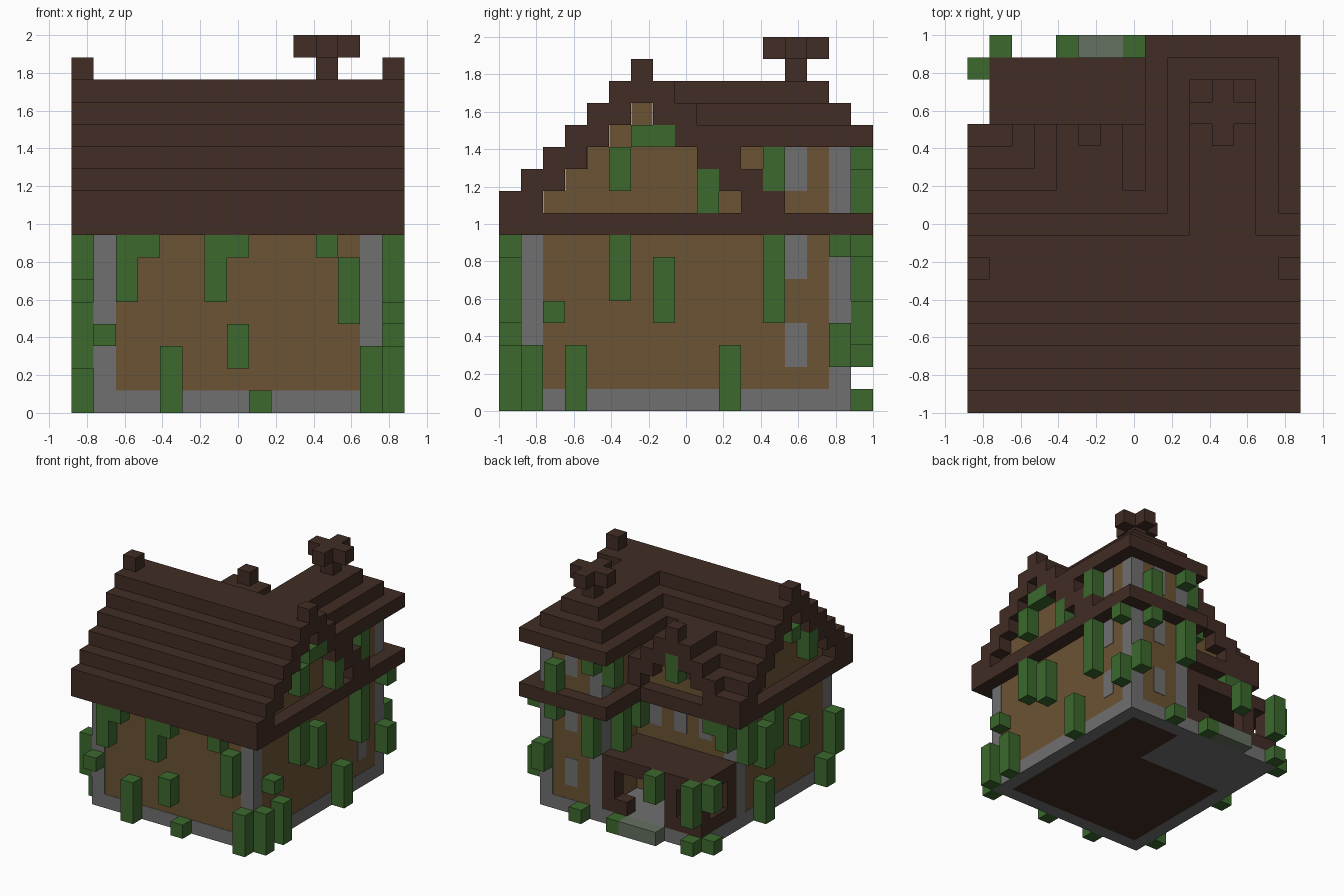
import bpy
import bmesh

cube = bpy.data.objects.get("Cube")
if cube:
    bpy.data.objects.remove(cube, do_unlink=True)

U = 2 / 17  # edge of one building block


def material(name, r, g, b):
    mat = bpy.data.materials.new(name)
    mat.use_nodes = True
    mat.diffuse_color = (r, g, b, 1)
    mat.node_tree.nodes["Principled BSDF"].inputs["Base Color"].default_value = (r, g, b, 1)
    return mat


WOOD = material("dark wood", .054, .026, .018)
PLANK = material("tan planks", .147, .087, .034)
LEAF = material("leaf green", .045, .141, .027)
STONE = material("grey stone", .162, .162, .162)
MOSS = material("mossy stone", .127, .162, .115)


def build(name, mat, boxes, inset=0):
    """One object made of blocks; each box is x, y, z start then x, y, z end in blocks."""
    bm = bmesh.new()
    for x0, y0, z0, x1, y1, z1 in boxes:
        x0, y0, x1, y1 = x0 + inset, y0 + inset, x1 - inset, y1 - inset
        made = bmesh.ops.create_cube(bm, size=1)["verts"]
        for v in made:
            v.co.x = ((x1 if v.co.x > 0 else x0) - 7.5) * U
            v.co.y = ((y1 if v.co.y > 0 else y0) - 8.5) * U
            v.co.z = (z1 if v.co.z > 0 else z0) * U
    mesh = bpy.data.meshes.new(name)
    bm.to_mesh(mesh)
    bm.free()
    mesh.materials.append(mat)
    obj = bpy.data.objects.new(name, mesh)
    bpy.context.collection.objects.link(obj)
    return obj


# Foundation, floor and porch floor
build("foundation", STONE, [
    (1, 1, 0, 14, 2, 1), (1, 15, 0, 14, 16, 1),
    (1, 2, 0, 2, 15, 1), (13, 2, 0, 14, 15, 1), (2, 11, 0, 9, 15, 1)])
build("floor", WOOD, [(2, 2, 0, 13, 11, 1), (9, 11, 0, 13, 15, 1)])
build("porch_step", MOSS, [(4, 16, 0, 7, 17, 1)])

# Walls and corner columns
build("main_walls", PLANK, [(1, 1, 1, 14, 12, 8)], .03)
build("wing_walls", PLANK, [(9, 8, 1, 14, 16, 12)], .03)
build("corner_columns", STONE, [
    (x, y, 1, x + 1, y + 1, top) for x, y, top in
    [(1, 1, 8), (13, 1, 8), (1, 11, 8), (9, 15, 12), (13, 15, 12)]])

# Windows as thin plates on the wing and the rear wall
T = .05
side_windows = [(14 - T, 13, z, 14, 14, z + 2) for z in (2, 6, 10)]
rear_windows = [(11, 16 - T, z, 12, 16, z + 2) for z in (2, 6, 10)]
hall_windows = [(x, 12 - T, 6, x + 1, 12, 8) for x in (3, 5, 7)]
build("windows", STONE, side_windows + rear_windows + hall_windows)
build("door", STONE, [(5, 12 - T, 1, 6, 12, 3)])

# Main stepped roof with its gable infill; the rear eave opens for the dormer
eaves = [(0, 0, 8, 15, 13, 9), (8, 13, 8, 15, 17, 9)]
slopes, infill = [], []
for z in range(9, 15):
    slopes.append((0, z - 9, z, 15, z - 7, z + 1))
    spans = [(0, 3), (8, 15)] if z == 9 else [(0, 15)]
    for a, b in spans:
        slopes.append((a, 20 - z, z, b, 22 - z, z + 1))
    if z < 14:
        infill.append((1, z - 7, z, 14, 20 - z, z + 1))
build("eaves_band", WOOD, eaves)
build("main_roof", WOOD, slopes)
build("gable_walls", PLANK, infill, .03)
build("ridge_ends", WOOD, [(x, 6, 15, x + 1, 7, 16) for x in (0, 14)])

# Rear dormer
dormer, dormer_wall = [(4, 8, 12, 7, 13, 13), (5, 12, 13, 6, 13, 14)], []
for z in (9, 10, 11):
    step = 11 - z
    dormer.append((3 - step, 9, z, 5 - step, 13, z + 1))
    dormer.append((6 + step, 9, z, min(8 + step, 9), 13, z + 1))
    dormer_wall.append((5 - step, 9, z, 6 + step, 12, z + 1))
build("dormer_roof", WOOD, dormer)
build("dormer_wall", PLANK, dormer_wall)

# Hipped wing roof and cross finial
build("wing_roof", WOOD, [
    (8 + s, 8, 12 + s, 15 - s, 17 - s, 13 + s) for s in range(3)])
build("wing_finial", WOOD, [
    (11, 13, 15, 12, 14, 17), (10, 13, 16, 13, 14, 17), (11, 12, 16, 12, 15, 17)])

# Porch roof, posts and rails
build("porch_roof", WOOD, [(1, 12, 4, 9, 16, 5)])
build("porch_posts", WOOD, [
    (x, 15, 1, x + 1, 16, 4) for x in (1, 3, 8)] + [(1, 12, 1, 2, 13, 4)])
build("porch_rails", WOOD, [
    (1, 13, 1, 2, 15, 2), (2, 15, 1, 4, 16, 2), (7, 15, 1, 9, 16, 2)])

# Hanging and climbing vines: position along the wall, bottom, top
front = [(1, 3, 4), (2, 5, 8), (3, 7, 8), (4, 0, 3), (6, 5, 8), (7, 7, 8), (7, 2, 4),
         (8, 0, 1), (11, 7, 8), (12, 4, 7), (13, 0, 3)]
left = [(1, 0, 3), (2, 4, 5), (3, 0, 3), (5, 5, 8), (7, 4, 7), (10, 0, 3), (12, 4, 8),
        (15, 7, 8), (15, 2, 4), (5, 10, 12), (6, 12, 13), (7, 12, 13), (9, 9, 11),
        (12, 10, 12)]
right = [(1, 2, 5), (2, 0, 2), (5, 4, 6), (8, 5, 8), (9, 4, 7), (9, 0, 3), (11, 5, 8),
         (15, 3, 5), (15, 0, 1), (6, 12, 13), (4, 10, 12)]
back = [(1, 2, 5), (1, 0, 1), (4, 3, 5), (7, 0, 1), (9, 5, 8), (9, 11, 12), (10, 0, 1),
        (12, 9, 11), (12, 7, 8), (13, 3, 5)]
build("front_vines", LEAF, [(p, 0, a, p + 1, 1, b) for p, a, b in front])
build("left_vines", LEAF, [(14, p, a, 15, p + 1, b) for p, a, b in left])
build("right_vines", LEAF, [(0, p, a, 1, p + 1, b) for p, a, b in right])
build("back_vines", LEAF, [(p, 16, a, p + 1, 17, b) for p, a, b in back])
build("inner_vines", LEAF, [
    (8, 15, 10, 9, 16, 12), (8, 14, 5, 9, 15, 8), (8, 12, 6, 9, 13, 8),
    (1, 12, 6, 2, 13, 8), (2, 12, 7, 3, 13, 8), (5, 12, 10, 6, 13, 12)])
